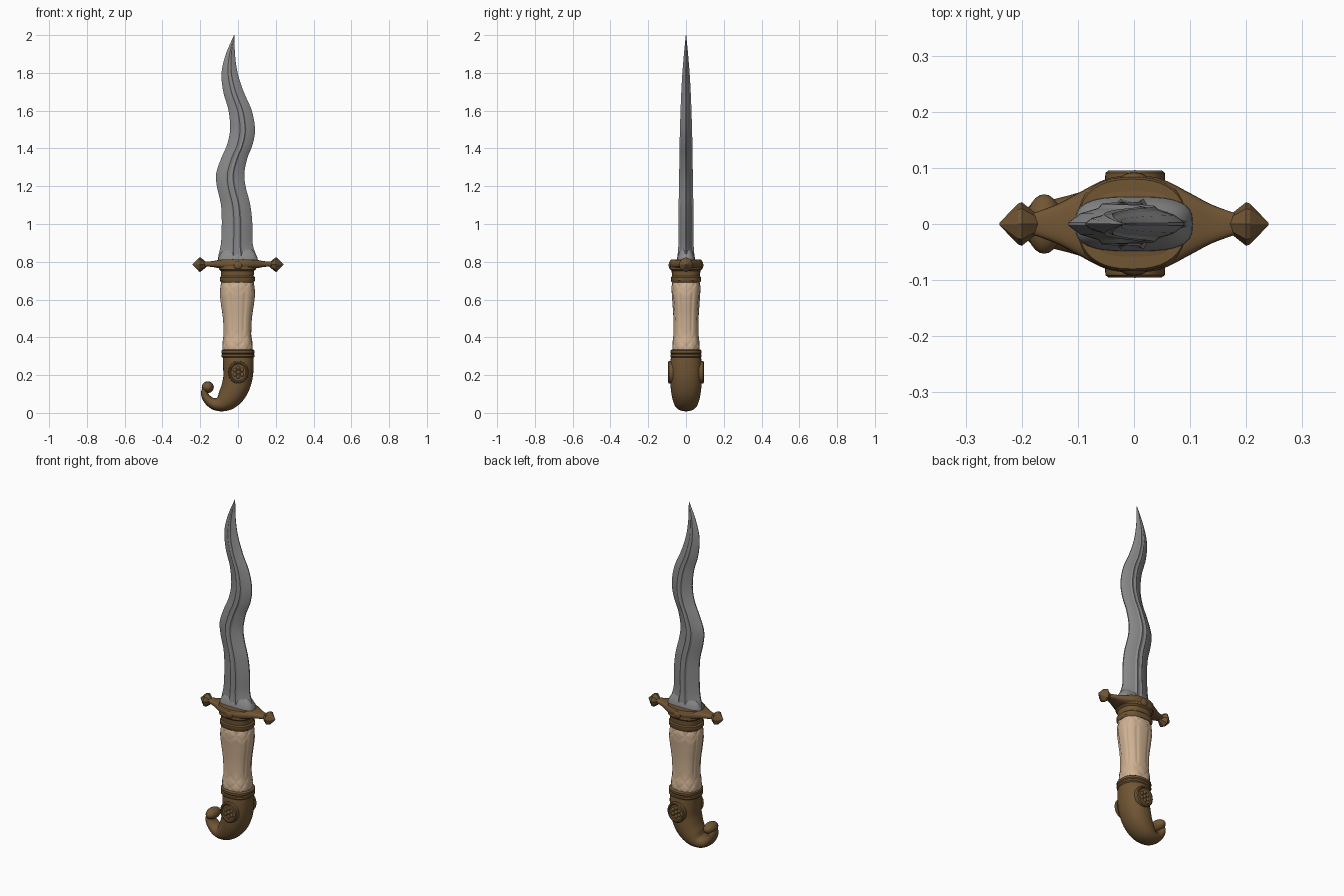
import bpy, bmesh, math
from mathutils import Vector

if "Cube" in bpy.data.objects:
    bpy.data.objects.remove(bpy.data.objects["Cube"])


def material(name, rgb):
    m = bpy.data.materials.new(name)
    m.diffuse_color = (*rgb, 1)
    m.use_nodes = True
    m.node_tree.nodes["Principled BSDF"].inputs["Base Color"].default_value = m.diffuse_color
    return m


STEEL = material("grey steel", (0.255, 0.255, 0.26))
BRONZE = material("dark bronze", (0.165, 0.092, 0.034))
BONE = material("carved bone", (0.62, 0.44, 0.29))


def finish(bm, name, mat, angle=35):
    bmesh.ops.recalc_face_normals(bm, faces=bm.faces[:])
    me = bpy.data.meshes.new(name)
    bm.to_mesh(me)
    bm.free()
    me.materials.append(mat)
    ob = bpy.data.objects.new(name, me)
    bpy.context.collection.objects.link(ob)
    bpy.ops.object.select_all(action='DESELECT')
    ob.select_set(True)
    bpy.context.view_layer.objects.active = ob
    bpy.ops.object.shade_smooth_by_angle(angle=math.radians(angle))
    return ob


def loft(name, rings, mat, angle=35):
    bm = bmesh.new()
    vs = [[bm.verts.new(p) for p in r] for r in rings]
    n = len(vs[0])
    for a, b in zip(vs, vs[1:]):
        for i in range(n):
            bm.faces.new((a[i], a[(i + 1) % n], b[(i + 1) % n], b[i]))
    bm.faces.new(vs[0])
    bm.faces.new(vs[-1])
    return finish(bm, name, mat, angle)


def spline(rows, steps):
    """Catmull-Rom through a table of rows."""
    out = []
    for i in range(len(rows) - 1):
        p = [rows[max(0, min(len(rows) - 1, i + k))] for k in (-1, 0, 1, 2)]
        for s in range(steps):
            t = s / steps
            out.append([0.5 * (2 * b + (c - a) * t + (2 * a - 5 * b + 4 * c - d) * t * t
                               + (3 * b - a - 3 * c + d) * t ** 3)
                        for a, b, c, d in zip(*p)])
    return out + [list(rows[-1])]


def oval(n, power=2.0):
    """Unit superellipse points."""
    pts = []
    for i in range(n):
        a = 2 * math.pi * i / n
        c, s = math.cos(a), math.sin(a)
        pts.append((math.copysign(abs(c) ** (2 / power), c),
                    math.copysign(abs(s) ** (2 / power), s)))
    return pts


# Wavy blade: height, left edge, right edge, half thickness
edges = [(0.80, -0.108, 0.105, 0.046), (0.84, -0.102, 0.094, 0.044), (0.90, -0.09, 0.077, 0.040),
         (1.0, -0.086, 0.076, 0.040), (1.1, -0.09, 0.065, 0.039), (1.2, -0.112, 0.04, 0.037),
         (1.27, -0.115, 0.034, 0.036), (1.35, -0.088, 0.05, 0.035), (1.42, -0.058, 0.077, 0.034),
         (1.5, -0.042, 0.09, 0.032), (1.6, -0.05, 0.073, 0.029), (1.7, -0.078, 0.03, 0.025),
         (1.8, -0.087, -0.002, 0.019), (1.9, -0.064, -0.016, 0.011), (2.0, -0.021, -0.018, 0.001)]
half = [(1, 0.08), (0.72, 0.52), (0.3, 0.78), (0.2, 1), (0, 0.9), (-0.2, 1), (-0.3, 0.78),
        (-0.72, 0.52), (-1, 0.08)]
section = half + [(u, -v) for u, v in reversed(half)]
loft("blade", [[((l + r) / 2 + u * (r - l) / 2, v * t, z) for u, v in section]
               for z, l, r, t in spline(edges, 6)], STEEL, 25)
# Flared steel collar at the blade root
loft("blade_root", [[(u * a, v * b, z) for u, v in oval(32, 3)]
                    for z, a, b in [(0.79, 0.106, 0.05), (0.822, 0.104, 0.048),
                                    (0.85, 0.088, 0.036), (0.87, 0.07, 0.024)]], STEEL)

# Cross guard: position along x, half depth, half height
arm = [(0, 0.088, 0.027), (0.05, 0.08, 0.027), (0.1, 0.055, 0.022), (0.14, 0.034, 0.015),
       (0.19, 0.016, 0.012)]
arm = spline(arm, 5)
arm = [(-x, d, h) for x, d, h in reversed(arm[1:])] + arm
loft("cross_guard", [[(x, u * d, 0.788 + v * h) for u, v in oval(24, 3)] for x, d, h in arm], BRONZE)
for side, label in ((-1, "left"), (1, "right")):
    loft("guard_finial_" + label,
         [[(side * x, u * r, 0.785 + v * r) for u, v in oval(8)]
          for x, r in [(0.168, 0.013), (0.176, 0.02), (0.2, 0.039), (0.207, 0.036), (0.24, 0.002)]],
         BRONZE, 20)

# Stepped collar below the guard
collar = [(0.69, 0.086, 0.074), (0.70, 0.093, 0.08), (0.718, 0.093, 0.08), (0.724, 0.086, 0.074),
          (0.752, 0.088, 0.076), (0.76, 0.098, 0.084), (0.805, 0.1, 0.084), (0.812, 0.096, 0.08)]
loft("guard_collar", [[(u * a - 0.003, v * b, z) for u, v in oval(40, 2.4)] for z, a, b in collar],
     BRONZE)

# Carved bone grip: fluted in the middle, lattice near the ends
grip = [(0.32, 0.078, 0.071), (0.36, 0.08, 0.072), (0.42, 0.073, 0.066), (0.5, 0.076, 0.066),
        (0.58, 0.087, 0.071), (0.63, 0.092, 0.075), (0.67, 0.089, 0.075), (0.70, 0.083, 0.071)]
rings = []
for z, a, b in spline(grip, 9):
    ring = []
    mix = min(1, max(0, (abs(z - 0.53) - 0.09) / 0.05))
    for i, (u, v) in enumerate(oval(96, 2.4)):
        th = 2 * math.pi * i / 96
        flute = -0.045 * max(0, math.cos(8 * th + math.pi)) ** 3
        lattice = -0.035 * max(abs(math.cos(4 * th + 45 * z)), abs(math.cos(4 * th - 45 * z))) ** 12
        k = 1.01 + flute * (1 - mix) + lattice * mix
        ring.append((u * a * k - 0.003, v * b * k, z))
    rings.append(ring)
loft("grip", rings, BONE, 50)

# Pommel rings
ferrule = [(0.292, 0.082, 0.078), (0.298, 0.088, 0.083), (0.308, 0.088, 0.083), (0.312, 0.083, 0.078),
           (0.318, 0.088, 0.083), (0.33, 0.088, 0.083), (0.336, 0.08, 0.074)]
loft("pommel_ring", [[(u * a, v * b, z) for u, v in oval(40, 2.3)] for z, a, b in ferrule], BRONZE)

# Hooked pommel: centre x, centre z, half width across the bend, half depth
hook = spline([(0, 0.32, 0.082, 0.077), (0.002, 0.25, 0.081, 0.084), (-0.002, 0.18, 0.077, 0.084),
               (-0.024, 0.115, 0.071, 0.079), (-0.062, 0.067, 0.058, 0.068),
               (-0.102, 0.046, 0.038, 0.055), (-0.14, 0.054, 0.028, 0.045),
               (-0.169, 0.082, 0.022, 0.039), (-0.178, 0.112, 0.017, 0.036),
               (-0.166, 0.136, 0.014, 0.034)], 6)
rings = []
for i, (x, z, w, d) in enumerate(hook):
    a, b = hook[max(0, i - 1)], hook[min(len(hook) - 1, i + 1)]
    t = Vector((b[0] - a[0], 0, b[1] - a[1])).normalized()
    side = Vector((-t.z, 0, t.x))
    rings.append([Vector((x, 0, z)) + side * (u * w) + Vector((0, v * d, 0)) for u, v in oval(32, 2.2)])
loft("hooked_pommel", rings, BRONZE, 60)


def ball(name, centre, size, seg=24):
    bm = bmesh.new()
    bmesh.ops.create_uvsphere(bm, u_segments=seg, v_segments=seg // 2, radius=1)
    for v in bm.verts:
        v.co = Vector(centre) + Vector(c * s for c, s in zip(v.co, size))
    return finish(bm, name, BRONZE, 60)


# Scroll knob at the end of the hook
ball("scroll_knob", (-0.16, 0, 0.136), (0.032, 0.053, 0.031))

# Rosette medallions on both faces, and a drop boss on the guard
for s, label in ((-1, "front"), (1, "back")):
    profile = [(0.07, 0.054), (0.091, 0.053), (0.095, 0.048), (0.095, 0.043), (0.09, 0.039),
               (0.089, 0.002)]
    loft("medallion_" + label, [[(u * r + 0.002, s * y, 0.215 + v * r * 1.12) for u, v in oval(36)]
                                for y, r in profile], BRONZE)
    for k in range(6):
        a = k * math.pi / 3 + math.pi / 6
        ball(f"medallion_petal_{label}_{k + 1}",
             (0.002 + 0.022 * math.cos(a), s * 0.088, 0.215 + 0.024 * math.sin(a)),
             (0.01, 0.007, 0.011), 12)
    ball("medallion_centre_" + label, (0.002, s * 0.088, 0.215), (0.011, 0.008, 0.011), 12)
    ball("guard_boss_" + label, (0, s * 0.081, 0.782), (0.024, 0.011, 0.022), 16)
